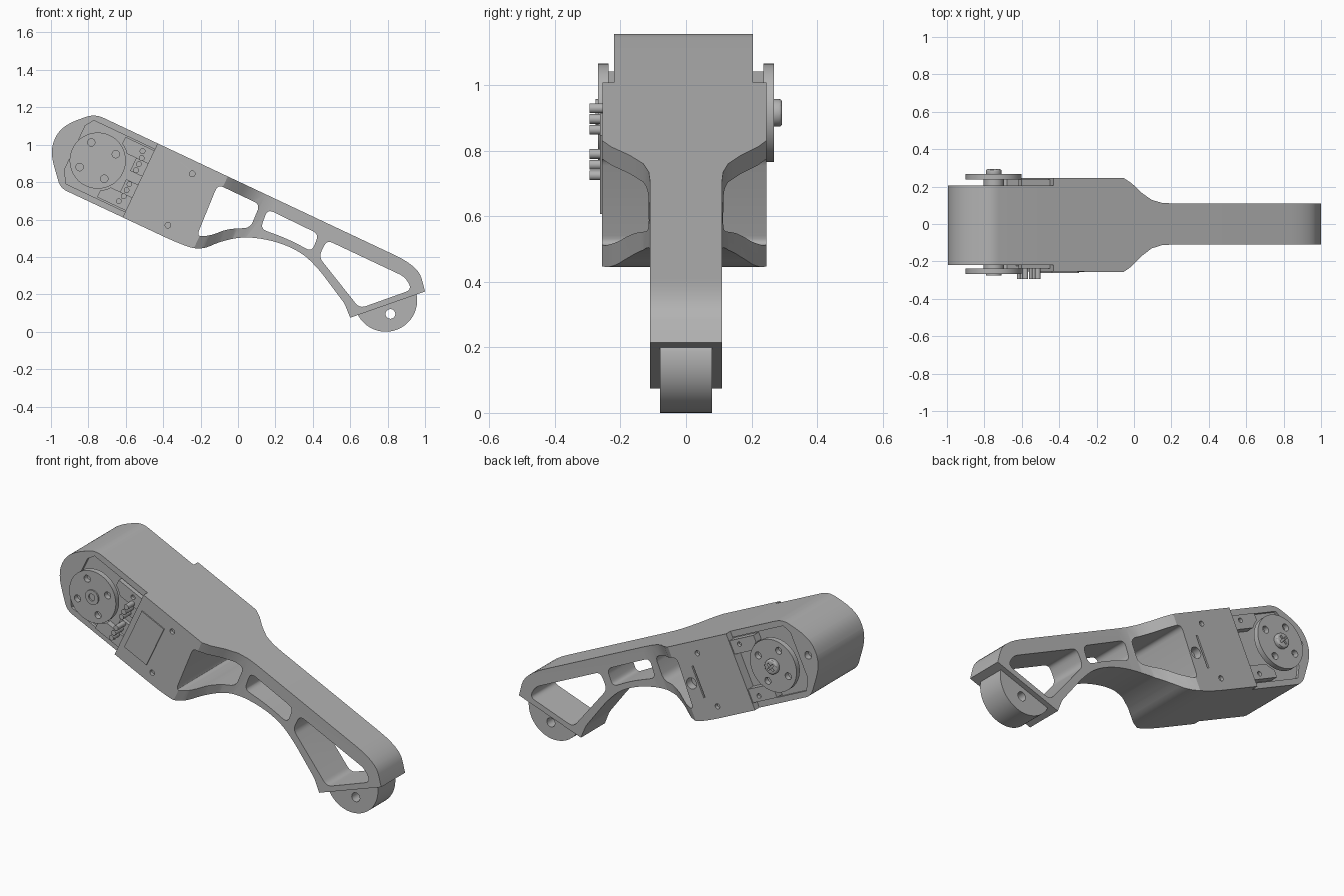
import bpy, bmesh, math
from mathutils import Matrix, Vector

if "Cube" in bpy.data.objects:
    bpy.data.objects.remove(bpy.data.objects["Cube"], do_unlink=True)

grey = bpy.data.materials.new("machined_grey")
grey.use_nodes = True
grey.diffuse_color = (0.45, 0.45, 0.45, 1)
grey.node_tree.nodes["Principled BSDF"].inputs["Base Color"].default_value = (0.45, 0.45, 0.45, 1)

# Frame of the tilted link: origin at the pivot, x along the link
WORLD = Matrix.Identity(4)
LINK = Matrix.Translation((-0.75, 0, 0.915)) @ Matrix.Rotation(math.radians(25.3), 4, 'Y')


def rounded(points, radius, steps=6):
    """Round polygon corners; a point may carry its own radius."""
    out, n = [], len(points)
    for i, p in enumerate(points):
        r = p[2] if len(p) > 2 else radius
        c = Vector(p[:2])
        if r == 0:
            out.append(c)
            continue
        ends = []
        for q in (points[i - 1], points[(i + 1) % n]):
            d = Vector(q[:2]) - c
            ends.append(c + d.normalized() * min(r, d.length * 0.49))
        for k in range(steps + 1):
            t = k / steps
            out.append(ends[0] * (1 - t) ** 2 + c * 2 * t * (1 - t) + ends[1] * t * t)
    return out


def circle(u, v, r, n=40):
    return [(u + r * math.cos(math.tau * k / n), v + r * math.sin(math.tau * k / n)) for k in range(n)]


def box(u0, u1, v0, v1):
    return [(u0, v0), (u1, v0), (u1, v1), (u0, v1)]


def prism(name, points, y0, y1, frame=LINK):
    """Extrude an x-z profile from y0 to y1."""
    bm = bmesh.new()
    face = bm.faces.new([bm.verts.new((p[0], y0, p[1])) for p in points])
    ext = bmesh.ops.extrude_face_region(bm, geom=[face])
    bmesh.ops.translate(bm, vec=(0, y1 - y0, 0),
                        verts=[g for g in ext["geom"] if isinstance(g, bmesh.types.BMVert)])
    bmesh.ops.recalc_face_normals(bm, faces=bm.faces)
    bm.transform(frame)
    mesh = bpy.data.meshes.new(name)
    bm.to_mesh(mesh)
    bm.free()
    mesh.materials.append(grey)
    obj = bpy.data.objects.new(name, mesh)
    bpy.context.collection.objects.link(obj)
    return obj


def boolean(obj, cutter, operation='DIFFERENCE'):
    bpy.context.view_layer.objects.active = obj
    mod = obj.modifiers.new("cut", 'BOOLEAN')
    mod.operation, mod.solver, mod.object = operation, 'EXACT', cutter
    bpy.ops.object.modifier_apply(modifier=mod.name)
    bpy.data.objects.remove(cutter, do_unlink=True)


def cut(obj, points, y0, y1, frame=LINK):
    boolean(obj, prism("cutter", points, y0, y1, frame))


# Link body: side outline intersected with the width profile
outline = [(-0.765, 1.165, 0.05), (-0.9, 1.118, 0.06), (-0.968, 1.065, 0.06), (-1.005, 0.96, 0.08),
           (-0.95, 0.768, 0.04), (-0.31, 0.468, 0.1), (-0.2, 0.435, 0.1), (-0.09, 0.485, 0.1),
           (0.04, 0.51, 0.1), (0.2, 0.485, 0.1), (0.34, 0.425, 0.1), (0.43, 0.337, 0.06),
           (0.57, 0.15, 0.02), (0.6, 0.075, 0), (1.0, 0.215, 0), (0.965, 0.35, 0.14)]
body = prism("link_body", rounded(outline, 0.1), -0.4, 0.4, WORLD)

taper = [(0.62, 0.13), (0.665, 0.13), (0.71, 0.105), (0.77, 0.055), (0.83, 0.018), (0.89, 0.003), (0.95, 0)]
back = [(u, 0.11 + w * 1.04) for u, w in taper]
front = [(u, -0.11 - w * 1.12) for u, w in reversed(taper)]
width = ([(-0.5, -0.22), (-0.5, 0.205), (0.25, 0.205), (0.25, 0.245)] + back
         + [(2.2, 0.11), (2.2, -0.11)] + front + [(0.25, -0.255), (0.25, -0.22)])
boolean(body, prism("width", width, -1, 1, LINK @ Matrix.Rotation(-math.pi / 2, 4, 'X')), 'INTERSECT')

# Lightening windows
windows = [
    [(-0.108, 0.787), (0.118, 0.68), (0.065, 0.555), (-0.06, 0.55, 0.08), (-0.14, 0.515, 0.06), (-0.222, 0.508)],
    [(0.158, 0.655), (0.432, 0.522), (0.395, 0.428), (0.27, 0.495, 0.08), (0.12, 0.55)],
    [(0.475, 0.49), (0.895, 0.292), (0.93, 0.225), (0.65, 0.125), (0.432, 0.4)],
]
for w in windows:
    cut(body, rounded(w, 0.035), -0.4, 0.4, WORLD)

# Shallow actuator pockets on both sides
pocket = [(-0.14, -0.12), (-0.1, -0.185), (0.25, -0.185), (0.25, 0.185), (-0.11, 0.185), (-0.14, 0.14)]
cut(body, pocket, -0.4, -0.205)
cut(body, pocket, 0.19, 0.4)

# Screw holes, rear cable hole and slot
for v in (0.152, -0.152):
    cut(body, circle(0.487, v, 0.015, 20), -0.4, -0.235)
    cut(body, circle(0.487, v, 0.015, 20), 0.225, 0.4)
cut(body, circle(0.6, 0, 0.032, 28), 0.2, 0.4)
cut(body, circle(-0.2, 0, 0.022, 24), 0.17, 0.4)
cut(body, box(0.546, 0.556, -0.09, 0.09), 0.235, 0.4)

parts = [body]

# Foot: half disc below the link's end, with a cross hole
foot_points = [(x, min(z, 0.085 + 0.35 * (x - 0.6))) for x, z in circle(0.79, 0.168, 0.168, 64)]
foot = prism("foot_pad", foot_points, -0.08, 0.08, WORLD)
cut(foot, circle(0.815, 0.095, 0.026, 24), -0.2, 0.2, WORLD)
parts.append(foot)

# Pivot horns, hubs and corner tabs on each side
for side, s, floor in (("front", -1, 0.2), ("back", 1, 0.185)):
    horn = prism(side + "_horn", circle(0, 0, 0.15, 64), s * 0.237, s * 0.268)
    for k in range(4):
        a = math.radians(45 + 90 * k)
        cut(horn, circle(0.103 * math.cos(a), 0.103 * math.sin(a), 0.02, 20), s * 0.2, s * 0.3)
    parts += [horn, prism(side + "_horn_boss", circle(0, 0, 0.055), s * floor, s * 0.24)]
    hub = prism(side + "_hub", circle(0, 0, 0.042), s * 0.26, s * (0.276 if s < 0 else 0.293))
    if s < 0:
        cut(hub, circle(0, 0, 0.02, 20), -0.4, -0.264)
    else:
        bevel = hub.modifiers.new("dome", 'BEVEL')
        bevel.width, bevel.segments = 0.009, 3
        bpy.context.view_layer.objects.active = hub
        bpy.ops.object.modifier_apply(modifier=bevel.name)
        for a in (0.4, 0.4 + math.pi / 2):
            cut(hub, box(-0.026, 0.026, -0.006, 0.006), 0.28, 0.4, LINK @ Matrix.Rotation(a, 4, 'Y'))
    parts.append(hub)
    for name, m in (("upper", 1), ("lower", -1)):
        tab = prism(f"{side}_{name}_tab", box(0.08, 0.25, m * 0.1, m * 0.178), s * floor, s * 0.238)
        cut(tab, circle(0, 0, 0.16, 48), s * 0.15, s * 0.3)
        cut(tab, circle(0.195, m * 0.148, 0.013, 16), s * 0.22, s * 0.3)
        parts.append(tab)

# Cover plate and connector pins on the front
parts.append(prism("cover_plate", box(0.283, 0.441, -0.132, 0.132), -0.262, -0.253))
for m in (1, -1):
    parts.append(prism("pin_base", box(0.18, 0.25, m * 0.025, m * 0.13), -0.225, -0.2))
    for v in (0.041, 0.077, 0.113):
        parts.append(prism("connector_pin", circle(0.207, m * v, 0.015, 20), -0.295, -0.2))

# Smooth curved sides, keep edges sharp
for o in bpy.context.view_layer.objects:
    o.select_set(o in parts)
bpy.context.view_layer.objects.active = body
bpy.ops.object.shade_smooth_by_angle(angle=math.radians(30))
